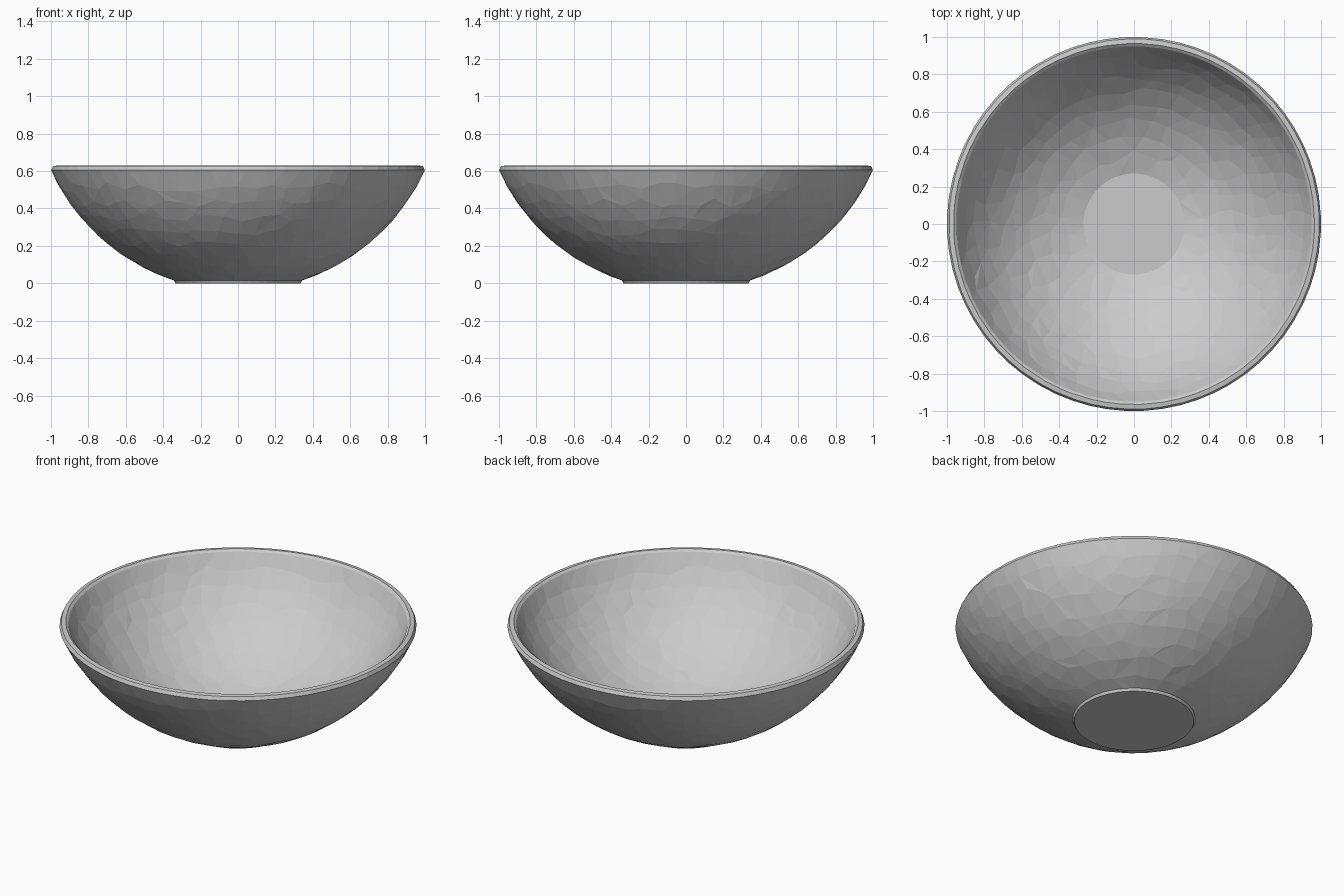
import bpy
import bmesh
import random
from math import sin, cos, asin, acos, pi

random.seed(4)
cube = bpy.data.objects.get("Cube")
if cube:
    bpy.data.objects.remove(cube)

CENTRE_Z = 1.06      # centre of the spheres the bowl is cut from
OUTER, INNER = 1.10, 1.05
FACET = 0.105        # typical facet size

bm = bmesh.new()


def ring(radius, z, count, wobble=0.0, sphere=None):
    """Ring of (turn fraction, vertex); wobble slides points over the surface."""
    points = []
    for i in range(count):
        turn = (i + 0.5 + random.uniform(-wobble, wobble)) / count
        r, h = radius, z
        if sphere:
            phi = asin(radius / sphere) + random.uniform(-wobble, wobble) * FACET / sphere
            r, h = sphere * sin(phi), CENTRE_Z - sphere * cos(phi)
        a = turn * 2 * pi
        points.append((turn, bm.verts.new((r * cos(a), r * sin(a), h))))
    return points


def stitch(a, b):
    """Fill between two rings with triangles, whatever their counts."""
    a = a + [(a[0][0] + 1, a[0][1])]
    b = b + [(b[0][0] + 1, b[0][1])]
    i = j = 0
    while i < len(a) - 1 or j < len(b) - 1:
        step_a = j == len(b) - 1 or (i < len(a) - 1 and a[i + 1][0] < b[j + 1][0])
        if step_a:
            bm.faces.new((a[i][1], a[i + 1][1], b[j][1]))
            i += 1
        else:
            bm.faces.new((b[j + 1][1], b[j][1], a[i][1]))
            j += 1


def dome_rings(sphere, phi_low, phi_high):
    """Uneven rings between two polar angles, ends excluded."""
    steps = round((phi_high - phi_low) * sphere / FACET)
    rings = []
    for k in range(1, steps):
        r = sphere * sin(phi_low + (phi_high - phi_low) * k / steps)
        rings.append(ring(r, 0, round(2 * pi * r / FACET), 0.28, sphere))
    return rings


# Foot and outer wall
foot = ring(0.335, 0, 48)
rings = [foot, ring(0.343, 0.015, 48)]
rings += dome_rings(OUTER, asin(0.343 / OUTER), acos((CENTRE_Z - 0.605) / OUTER))

# Rounded rim
rings += [ring(1.0, 0.605, 64, 0.1), ring(0.99, 0.626, 64, 0.25),
          ring(0.965, 0.63, 64, 0.25), ring(0.95, 0.618, 64, 0.1)]

# Inner wall down to the flat floor
inside = dome_rings(INNER, asin(0.27 / INNER), acos((CENTRE_Z - 0.618) / INNER))
floor = ring(0.27, CENTRE_Z - INNER * cos(asin(0.27 / INNER)), 48)
rings += inside[::-1] + [floor]

for lower, upper in zip(rings, rings[1:]):
    stitch(lower, upper)
for disc in (foot, floor):
    bm.faces.new([v for _, v in disc])
bmesh.ops.recalc_face_normals(bm, faces=bm.faces)

mesh = bpy.data.meshes.new("bowl")
bm.to_mesh(mesh)
bm.free()
bowl = bpy.data.objects.new("bowl", mesh)
bpy.context.collection.objects.link(bowl)

# Plain grey
grey = bpy.data.materials.new("light_grey")
grey.use_nodes = True
colour = (0.6, 0.6, 0.6, 1)
grey.diffuse_color = colour
for node in grey.node_tree.nodes:
    if node.type == 'BSDF_PRINCIPLED':
        node.inputs["Base Color"].default_value = colour
mesh.materials.append(grey)
